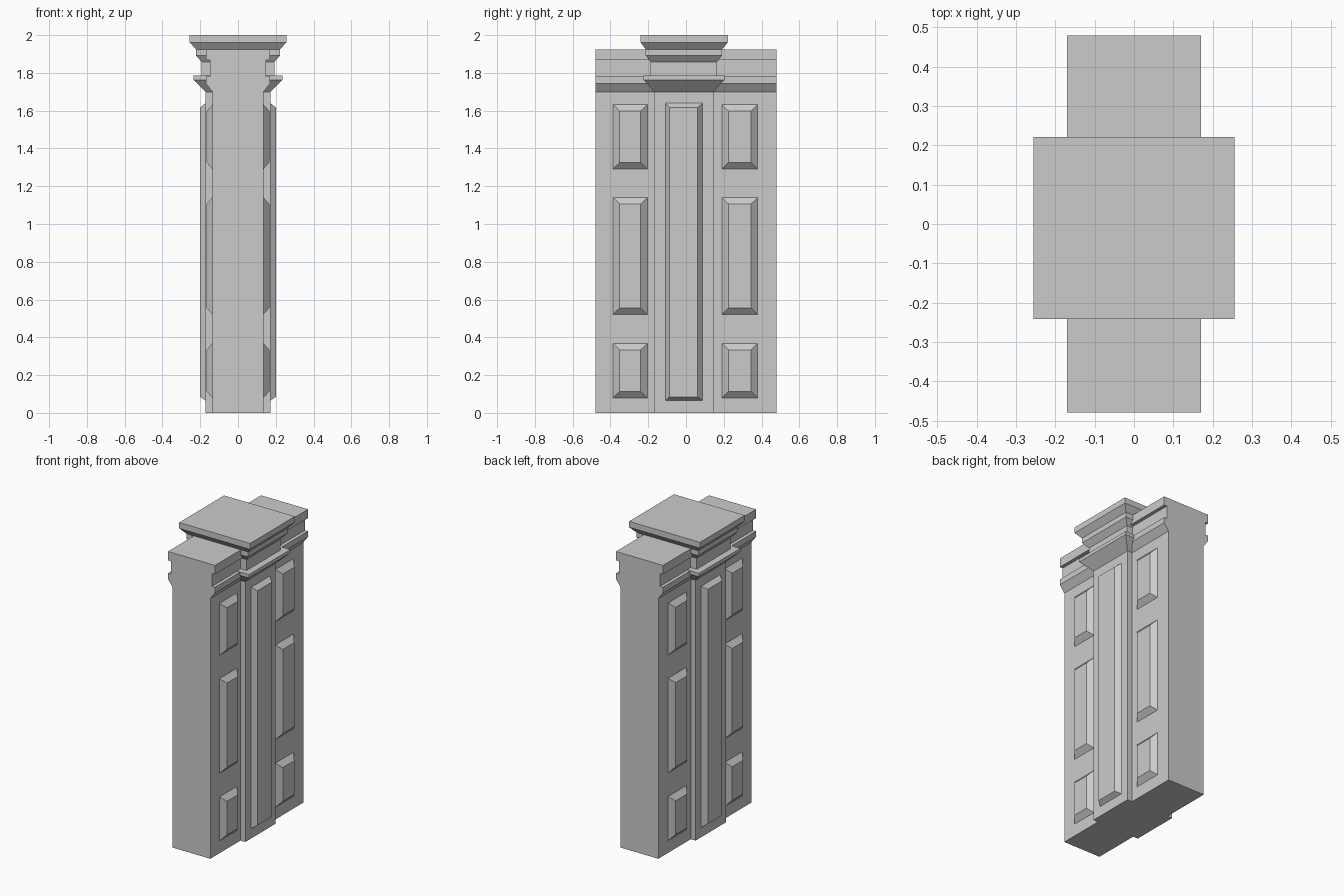
import bpy
import bmesh

if "Cube" in bpy.data.objects:
    bpy.data.objects.remove(bpy.data.objects["Cube"])


def make_object(name, bm):
    bmesh.ops.recalc_face_normals(bm, faces=bm.faces)
    mesh = bpy.data.meshes.new(name)
    bm.to_mesh(mesh)
    bm.free()
    obj = bpy.data.objects.new(name, mesh)
    bpy.context.collection.objects.link(obj)
    return obj


def loft(name, rings):
    """Join equal-sized rings of points into a closed solid."""
    bm = bmesh.new()
    loops = [[bm.verts.new(p) for p in ring] for ring in rings]
    n = len(loops[0])
    for a, b in zip(loops, loops[1:]):
        for i in range(n):
            j = (i + 1) % n
            bm.faces.new((a[i], a[j], b[j], b[i]))
    bm.faces.new(loops[0][::-1])
    bm.faces.new(loops[-1])
    return make_object(name, bm)


def raised_panel(name, x, outer, inner, depth=0.03):
    """Bevelled panel on the +x face, mirrored to the -x face."""
    def ring(px, r):
        y0, y1, z0, z1 = r
        return [(px, y0, z0), (px, y1, z0), (px, y1, z1), (px, y0, z1)]
    obj = loft(name, [ring(x - 0.01, outer), ring(x, outer), ring(x + depth, inner)])
    obj.modifiers.new("both_sides", 'MIRROR').use_axis[0] = True
    return obj


# Wall with moulded top, one profile run along y
half = [(0.136, 0), (0.136, 1.70), (0.17, 1.745), (0.17, 1.782),
        (0.148, 1.782), (0.148, 1.867), (0.17, 1.867), (0.17, 1.925)]
outline = half + [(-x, z) for x, z in reversed(half)]
loft("wall", [[(x, y, z) for x, z in outline] for y in (-0.48, 0.48)])

# Central pilaster with stepped capital: (outward offset, height)
steps = [(0, 0), (0, 1.70), (0.065, 1.763), (0.065, 1.785), (0.021, 1.785),
         (0.021, 1.857), (0.052, 1.893), (0.052, 1.925), (0.085, 1.962), (0.085, 2.0)]
rings = []
for off, z in steps:
    x, y0, y1 = 0.171 + off, -0.169 - off * 0.85, 0.145 + off * 0.9
    rings.append([(-x, y0, z), (x, y0, z), (x, y1, z), (-x, y1, z)])
loft("pilaster", rings)

# Tall panel on the pilaster
raised_panel("pilaster_panel", 0.171, (-0.108, 0.088, 0.065, 1.64),
             (-0.087, 0.062, 0.085, 1.617))

# Three panels on each side of the pilaster
for side, y0, y1 in (("front", -0.386, -0.205), ("back", 0.19, 0.379)):
    for level, z0, z1 in (("lower", 0.08, 0.368), ("middle", 0.522, 1.14), ("upper", 1.292, 1.632)):
        raised_panel(f"{side}_{level}_panel", 0.136, (y0, y1, z0, z1),
                     (y0 + 0.035, y1 - 0.035, z0 + 0.034, z1 - 0.034))
